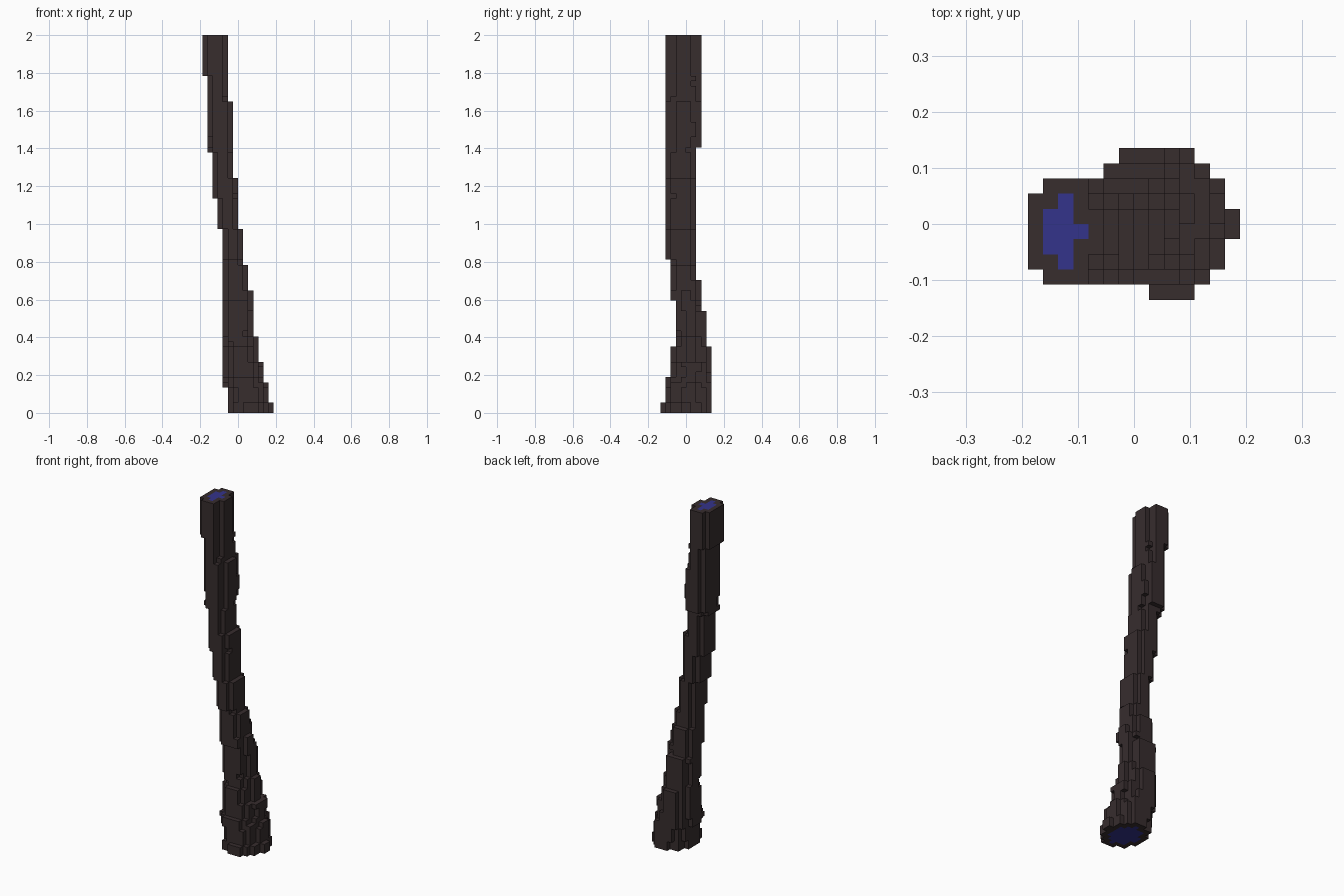
import bpy, bmesh
from mathutils import Vector, noise

if "Cube" in bpy.data.objects:
    bpy.data.objects.remove(bpy.data.objects["Cube"])

V = 2 / 74          # voxel size
LAYERS = 74


def material(name, rgb):
    m = bpy.data.materials.new(name)
    m.use_nodes = True
    m.diffuse_color = (*rgb, 1)
    bsdf = m.node_tree.nodes["Principled BSDF"]
    bsdf.inputs["Base Color"].default_value = (*rgb, 1)
    bsdf.inputs["Roughness"].default_value = 0.9
    return m


bark = material("dark_bark", (0.038, 0.026, 0.027))
core = material("blue_core", (0.034, 0.033, 0.26))

# Outline steps: (height where the step ends, edge in voxels)
LEFT_EDGE = [(0.14, -2), (0.98, -3), (1.14, -4), (1.38, -5), (1.79, -6), (9, -7)]
RIGHT_EDGE = [(0.05, 7), (0.16, 6), (0.27, 5), (0.405, 4), (0.65, 3), (0.78, 2),
              (0.97, 1), (1.24, 0), (1.65, -1), (9, -2)]
FRONT_EDGE = [(0.05, -5), (0.19, -4), (0.35, -3), (0.60, -2), (0.81, -3), (9, -4)]
BACK_EDGE = [(0.35, 5), (0.54, 4), (0.70, 3), (1.41, 2), (9, 3)]


def edge_at(steps, z):
    return next(edge for top, edge in steps if z < top)


# Fill each layer with a slightly irregular oval of voxels
cells = set()
for k in range(LAYERS):
    z = (k + 0.5) * V
    x0, x1 = edge_at(LEFT_EDGE, z), edge_at(RIGHT_EDGE, z)
    y0, y1 = edge_at(FRONT_EDGE, z), edge_at(BACK_EDGE, z)
    for i in range(x0, x1):
        for j in range(y0, y1):
            dx = (i + 0.5 - (x0 + x1) / 2) / ((x1 - x0) / 2)
            dy = (j + 0.5 - (y0 + y1) / 2) / ((y1 - y0) / 2)
            if dx > 0:
                dx *= 1.08
            rough = 0.0 if k < 2 or k > 66 else 0.16
            limit = 1 + rough * noise.noise(Vector((i * 0.7, j * 0.7, k * 0.13)))
            if dx * dx + dy * dy <= limit:
                cells.add((i, j, k))


def is_core(i, j, k):
    """True where the voxel is surrounded by bark on its own layer."""
    return all((i + a, j + b, k) in cells for a in (-1, 0, 1) for b in (-1, 0, 1))


# Skin the voxels with their exposed faces
SIDES = {
    (1, 0, 0): [(1, 0, 0), (1, 1, 0), (1, 1, 1), (1, 0, 1)],
    (-1, 0, 0): [(0, 1, 0), (0, 0, 0), (0, 0, 1), (0, 1, 1)],
    (0, 1, 0): [(1, 1, 0), (0, 1, 0), (0, 1, 1), (1, 1, 1)],
    (0, -1, 0): [(0, 0, 0), (1, 0, 0), (1, 0, 1), (0, 0, 1)],
    (0, 0, 1): [(0, 0, 1), (1, 0, 1), (1, 1, 1), (0, 1, 1)],
    (0, 0, -1): [(0, 1, 0), (1, 1, 0), (1, 0, 0), (0, 0, 0)],
}
bm = bmesh.new()
corners = {}


def corner(p):
    if p not in corners:
        corners[p] = bm.verts.new(Vector(p) * V)
    return corners[p]


for i, j, k in sorted(cells):
    for (a, b, c), quad in SIDES.items():
        if (i + a, j + b, k + c) in cells:
            continue
        face = bm.faces.new([corner((i + p, j + q, k + r)) for p, q, r in quad])
        # Blue heartwood on the cut ends only
        cut_end = (c == 1 and k == LAYERS - 1) or (c == -1 and k == 0)
        face.material_index = 1 if cut_end and is_core(i, j, k) else 0

mesh = bpy.data.meshes.new("trunk")
bm.to_mesh(mesh)
bm.free()
mesh.materials.append(bark)
mesh.materials.append(core)
trunk = bpy.data.objects.new("trunk", mesh)
bpy.context.collection.objects.link(trunk)
